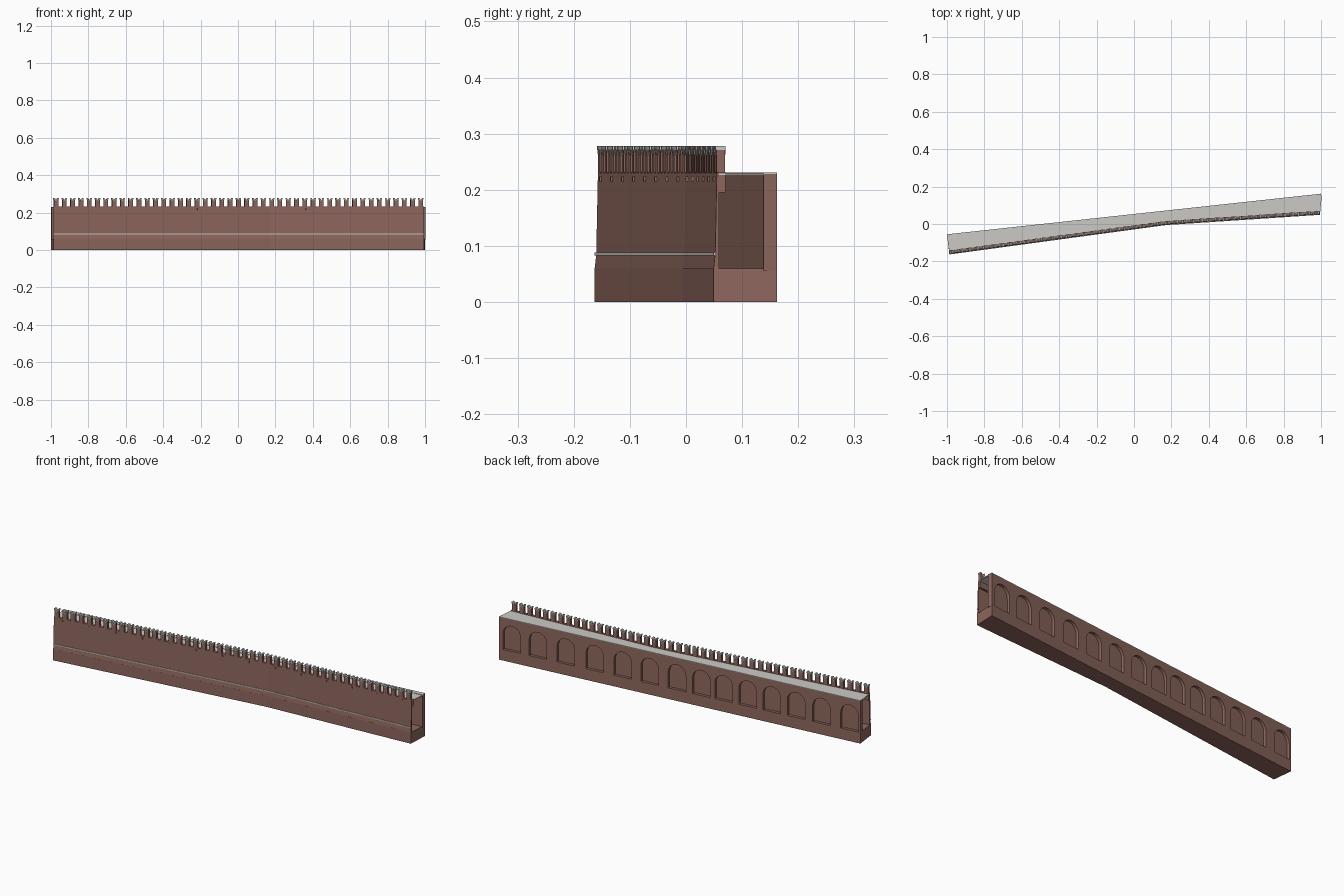
import bpy, bmesh, math
from mathutils import Matrix, Vector

if "Cube" in bpy.data.objects:
    bpy.data.objects.remove(bpy.data.objects["Cube"], do_unlink=True)


def material(name, colour):
    m = bpy.data.materials.new(name)
    m.use_nodes = True
    m.diffuse_color = (*colour, 1)
    m.node_tree.nodes["Principled BSDF"].inputs["Base Color"].default_value = (*colour, 1)
    return m


BRICK = material("brick brown", (0.27, 0.135, 0.11))
STONE = material("pale stone", (0.60, 0.59, 0.56))

# Wall lines in plan: the front bends once, the back is straight
FRONT = [Vector((-0.987, -0.157)), Vector((0.17, 0.0)), Vector((0.995, 0.055))]
BACK = [Vector((-1.0, -0.055)), Vector((1.0, 0.162))]
BACK_DIR = (BACK[1] - BACK[0]).normalized()
BACK_IN = Vector((BACK_DIR.y, -BACK_DIR.x))
SLAB = 0.024
DECK_Z = 0.23


def finish(name, bm, *mats):
    bmesh.ops.recalc_face_normals(bm, faces=bm.faces)
    mesh = bpy.data.meshes.new(name)
    bm.to_mesh(mesh)
    bm.free()
    for m in mats:
        mesh.materials.append(m)
    ob = bpy.data.objects.new(name, mesh)
    bpy.context.scene.collection.objects.link(ob)
    return ob


def sweep(name, path, profile, mat):
    """Run a closed (y offset, z) profile along a plan path."""
    bm = bmesh.new()
    rings = [[bm.verts.new((p.x, p.y + dy, z)) for dy, z in profile] for p in path]
    n = len(profile)
    for a, b in zip(rings, rings[1:]):
        for i in range(n):
            j = (i + 1) % n
            bm.faces.new((a[i], a[j], b[j], b[i]))
    bm.faces.new(rings[0])
    bm.faces.new(rings[-1])
    return finish(name, bm, mat)


def prism(bm, outline, depth, matrix, index=0):
    """Extrude an x-z outline along local y, then place it."""
    front = [bm.verts.new(matrix @ Vector((x, 0, z))) for x, z in outline]
    back = [bm.verts.new(matrix @ Vector((x, depth, z))) for x, z in outline]
    faces = [bm.faces.new(front), bm.faces.new(back[::-1])]
    for i in range(len(outline)):
        j = (i + 1) % len(outline)
        faces.append(bm.faces.new((front[i], back[i], back[j], front[j])))
    for f in faces:
        f.material_index = index


def plan_slab(name, plan, low, high, mat):
    bm = bmesh.new()
    face = bm.faces.new([bm.verts.new((p.x, p.y, low)) for p in plan])
    up = bmesh.ops.extrude_face_region(bm, geom=[face])["geom"]
    bmesh.ops.translate(bm, vec=(0, 0, high - low),
                        verts=[v for v in up if isinstance(v, bmesh.types.BMVert)])
    return finish(name, bm, mat)


def along_front(x):
    """Point and heading on the front line at x."""
    a, b = (FRONT[0], FRONT[1]) if x < FRONT[1].x else (FRONT[1], FRONT[2])
    d = b - a
    y = a.y + d.y * (x - a.x) / d.x
    return Matrix.Translation((x, y, 0)) @ Matrix.Rotation(math.atan2(d.y, d.x), 4, "Z")


# Base, front skin, string course and parapet kerb
foot = [p + Vector((0, -0.006)) for p in FRONT]
plan_slab("base", foot + BACK[::-1], 0, 0.06, BRICK)
sweep("front_wall", FRONT, [(-0.006, 0.058), (-0.003, 0.084), (0, DECK_Z),
                            (0.004, DECK_Z), (0.004, 0.058)], BRICK)
sweep("string_course", FRONT, [(-0.006, 0.083), (-0.006, 0.088),
                               (0.002, 0.088), (0.002, 0.083)], STONE)
sweep("parapet_kerb", FRONT, [(0.001, 0.195), (0.001, DECK_Z + 0.002),
                              (0.015, DECK_Z + 0.002), (0.015, 0.195)], BRICK)

# Rear wall with a row of blind arches cut into it
rear_wall = plan_slab("rear_wall", [BACK[0], BACK[1], BACK[1] + BACK_IN * SLAB,
                                    BACK[0] + BACK_IN * SLAB], 0.055, DECK_Z - 0.002, BRICK)
radius, spring = 0.049, 0.146
arch = [(-radius, 0.06), (radius, 0.06)]
arch += [(radius * math.cos(t * math.pi / 12), spring + radius * math.sin(t * math.pi / 12))
         for t in range(13)]
bm = bmesh.new()
for x in (-0.94, -0.785, -0.645, -0.51, -0.376, -0.243, -0.12,
          0.015, 0.166, 0.315, 0.47, 0.63, 0.785, 0.93):
    p = BACK[0] + BACK_DIR * ((x - BACK[0].x) / BACK_DIR.x) + BACK_IN * 0.015
    prism(bm, arch, 0.05, Matrix.Translation((p.x, p.y, 0)) @
          Matrix.Rotation(math.atan2(BACK_DIR.y, BACK_DIR.x), 4, "Z"))
cutter = finish("arch_cutter", bm)
cutter.hide_render = True
cut = rear_wall.modifiers.new("arches", "BOOLEAN")
cut.operation, cut.solver, cut.object = "DIFFERENCE", "EXACT", cutter
bpy.context.view_layer.objects.active = rear_wall
bpy.ops.object.modifier_apply(modifier=cut.name)
bpy.data.objects.remove(cutter, do_unlink=True)

# Stone walkway and coping of the rear wall
inner = [p + BACK_IN * SLAB for p in BACK]
plan_slab("walkway", [p + Vector((0, 0.004)) for p in FRONT] + inner[::-1],
          DECK_Z - 0.004, DECK_Z - 0.001, STONE)
plan_slab("rear_coping", BACK + inner[::-1], DECK_Z - 0.002, DECK_Z + 0.001, STONE)

# Swallow-tailed merlons with sloping stone caps
half, count = 0.012, 45
body = [(-half, 0.228), (half, 0.228), (half, 0.272), (0.008, 0.272),
        (0, 0.262), (-0.008, 0.272), (-half, 0.272)]
bm = bmesh.new()
for i in range(count):
    place = along_front(-0.972 + 1.95 * i / (count - 1))
    prism(bm, body, 0.015, place)
    for s in (-1, 1):
        cap = [(s * 0.014, 0.271), (s * 0.014, 0.278), (s * 0.007, 0.277),
               (0, 0.266), (0, 0.261), (s * 0.008, 0.271)]
        prism(bm, cap, 0.018, place @ Matrix.Translation((0, -0.002, 0)), 1)
finish("merlons", bm, BRICK, STONE)

# Small drain spouts under the merlons
bm = bmesh.new()
for i in range(14):
    place = along_front(-0.94 + 0.145 * i) @ Matrix.Translation((0, -0.004, 0))
    prism(bm, [(-0.003, 0.215), (0.003, 0.215), (0.003, 0.224), (-0.003, 0.224)], 0.006, place)
finish("drain_spouts", bm, BRICK)
